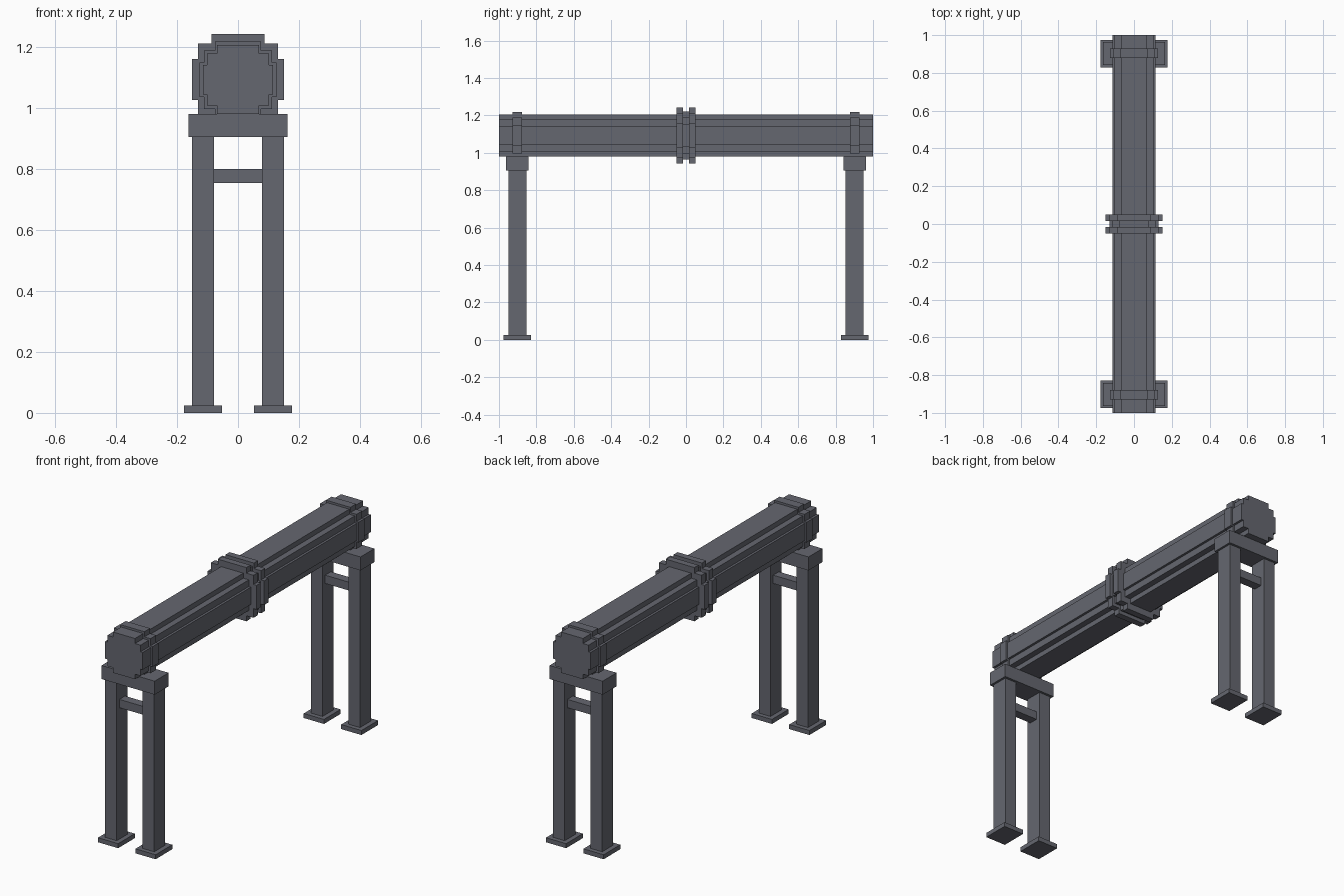
import bpy
import bmesh

cube = bpy.data.objects.get("Cube")
if cube:
    bpy.data.objects.remove(cube, do_unlink=True)

steel = bpy.data.materials.new("dark grey steel")
steel.use_nodes = True
colour = (0.13, 0.135, 0.16, 1)
steel.diffuse_color = colour
steel.node_tree.nodes["Principled BSDF"].inputs["Base Color"].default_value = colour

PIPE_Z = 1.092


def add_object(name, bm):
    bmesh.ops.recalc_face_normals(bm, faces=bm.faces)
    mesh = bpy.data.meshes.new(name)
    bm.to_mesh(mesh)
    bm.free()
    mesh.materials.append(steel)
    obj = bpy.data.objects.new(name, mesh)
    bpy.context.collection.objects.link(obj)


def box(name, centre, size):
    bm = bmesh.new()
    bmesh.ops.create_cube(bm, size=1)
    for v in bm.verts:
        v.co = [c + s * k for c, s, k in zip(centre, size, v.co)]
    add_object(name, bm)


def stepped_bar(name, steps, y0, y1):
    """Extrude a stepped round outline; steps run from the side to the top."""
    quarter = [steps[0]]
    for (xa, za), (xb, zb) in zip(steps, steps[1:]):
        quarter += [(xb, za), (xb, zb)]
    back = quarter[::-1]
    outline = (quarter + [(-x, z) for x, z in back]
               + [(-x, -z) for x, z in quarter] + [(x, -z) for x, z in back])
    bm = bmesh.new()
    face = bm.faces.new([bm.verts.new((x, y0, PIPE_Z + z)) for x, z in outline])
    new = bmesh.ops.extrude_face_region(bm, geom=[face])["geom"]
    verts = [g for g in new if isinstance(g, bmesh.types.BMVert)]
    bmesh.ops.translate(bm, verts=verts, vec=(0, y1 - y0, 0))
    # the starting face is kept as the near end cap
    add_object(name, bm)


# Corner points: side arm, middle step, top arm
PIPE = [(0.115, 0.048), (0.102, 0.085), (0.068, 0.113)]
COLLAR = [(0.126, 0.056), (0.112, 0.096), (0.075, 0.125)]
FLANGE = [(0.15, 0.067), (0.131, 0.118), (0.087, 0.149)]

# Pipe with its central joint
stepped_bar("pipe", PIPE, -1, 1)
stepped_bar("joint_core", [(x + 0.003, z + 0.004) for x, z in COLLAR], -0.016, 0.016)

for end, s in (("front", -1), ("back", 1)):
    stepped_bar(end + "_joint_flange", FLANGE, s * 0.015, s * 0.051)
    stepped_bar(end + "_collar", COLLAR, s * 0.878, s * 0.928)

    # Support trestle
    y = s * 0.902
    box(end + "_saddle", (0, y, 0.942), (0.326, 0.122, 0.075))
    box(end + "_crossbar", (0, y, 0.777), (0.16, 0.05, 0.046))
    for side, t in (("left", 1), ("right", -1)):
        box(f"{end}_{side}_leg", (t * 0.115, y, 0.464), (0.072, 0.096, 0.882))
        box(f"{end}_{side}_foot", (t * 0.115, y, 0.0125), (0.124, 0.146, 0.025))
